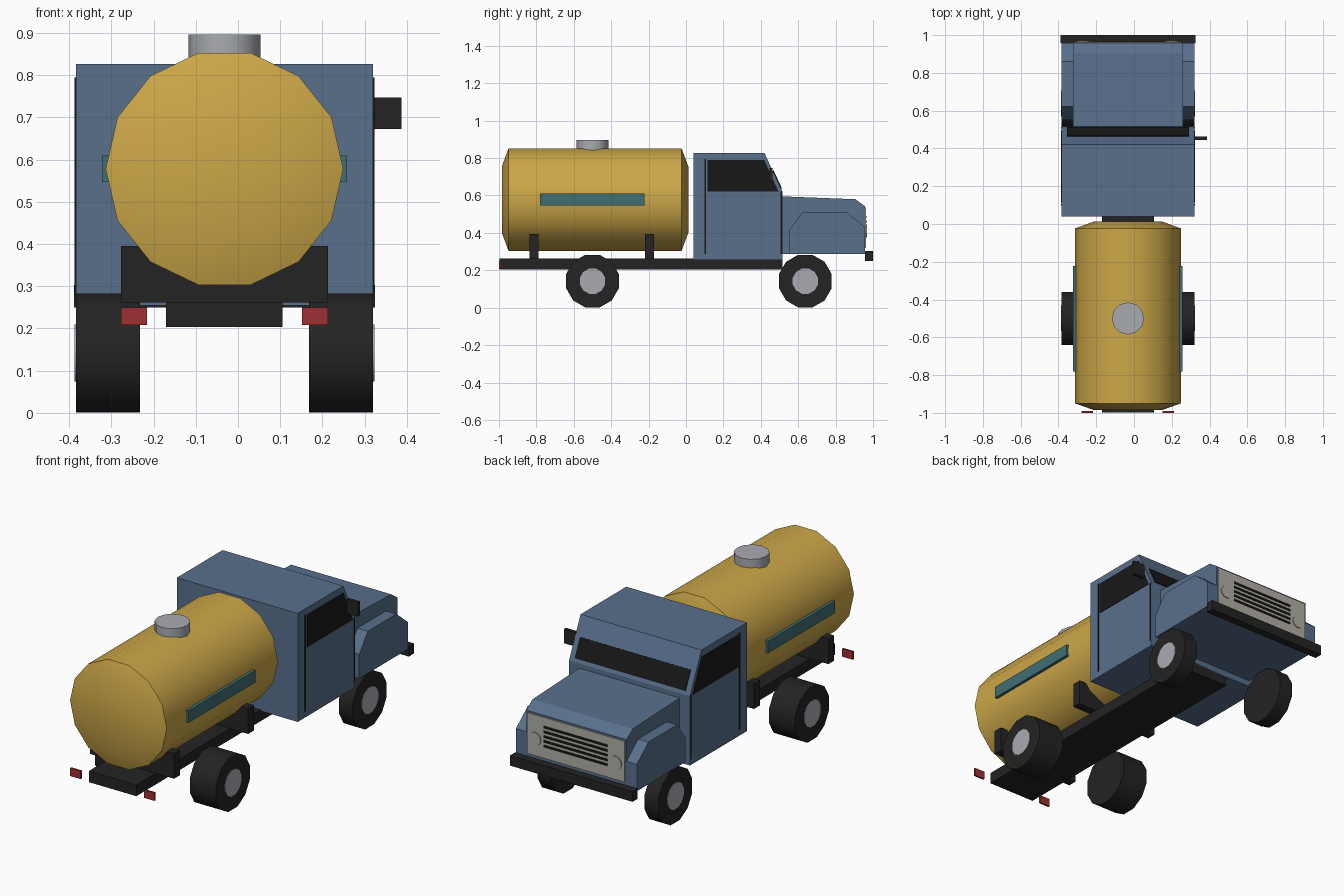
import bpy, bmesh, math
from mathutils import Matrix, Vector

cube = bpy.data.objects.get("Cube")
if cube:
    bpy.data.objects.remove(cube, do_unlink=True)

CX = -0.032   # body centre line; the one-sided mirror shifts it off x = 0


def material(name, rgb):
    m = bpy.data.materials.new(name)
    m.use_nodes = True
    m.diffuse_color = (*rgb, 1)
    m.node_tree.nodes["Principled BSDF"].inputs["Base Color"].default_value = (*rgb, 1)
    return m


BLUE = material("cab blue", (0.098, 0.16, 0.26))
YELLOW = material("tank yellow", (0.61, 0.39, 0.065))
BLACK = material("rubber black", (0.017, 0.017, 0.017))
GLASS = material("window black", (0.009, 0.009, 0.009))
SILVER = material("hub silver", (0.40, 0.41, 0.445))
GRILLE = material("grille grey", (0.445, 0.43, 0.375))
TEAL = material("stripe teal", (0.053, 0.156, 0.17))
RED = material("lamp red", (0.35, 0.03, 0.032))


def finish(name, bm, mat, smooth=False):
    bmesh.ops.recalc_face_normals(bm, faces=bm.faces)
    me = bpy.data.meshes.new(name)
    bm.to_mesh(me)
    bm.free()
    me.materials.append(mat)
    ob = bpy.data.objects.new(name, me)
    bpy.context.collection.objects.link(ob)
    if smooth:
        bpy.ops.object.select_all(action="DESELECT")
        ob.select_set(True)
        bpy.context.view_layer.objects.active = ob
        bpy.ops.object.shade_smooth_by_angle(angle=math.radians(35))
    return ob


def box(name, x, y, z, mat):
    """Box from (low, high) ranges; x is measured from the centre line."""
    bm = bmesh.new()
    bmesh.ops.create_cube(bm, size=1)
    for v in bm.verts:
        v.co = [r[0] if c < 0 else r[1]
                for c, r in zip(v.co, ((x[0] + CX, x[1] + CX), y, z))]
    return finish(name, bm, mat)


def extrude(name, profile, x, mat):
    """Side profile of (y, z) points extruded across an x range."""
    bm = bmesh.new()
    face = bm.faces.new([bm.verts.new((x[0] + CX, y, z)) for y, z in profile])
    new = bmesh.ops.extrude_face_region(bm, geom=[face])["geom"]
    moved = [g for g in new if isinstance(g, bmesh.types.BMVert)]
    bmesh.ops.translate(bm, verts=moved, vec=(x[1] - x[0], 0, 0))
    return finish(name, bm, mat)


def lathe(name, rings, sides, centre, axis, mat, turn=0.0):
    """Closed solid of (offset, radius) rings along an axis."""
    rot = Vector((0, 0, 1)).rotation_difference(Vector(axis)).to_matrix()
    bm = bmesh.new()
    loops = []
    for h, r in rings:
        angles = [turn + math.tau * i / sides for i in range(sides)]
        loops.append([bm.verts.new(rot @ Vector((r * math.cos(a), r * math.sin(a), h))
                                   + Vector(centre)) for a in angles])
    for a, b in zip(loops, loops[1:]):
        for i in range(sides):
            j = (i + 1) % sides
            bm.faces.new((a[i], a[j], b[j], b[i]))
    bm.faces.new(loops[0])
    bm.faces.new(loops[-1])
    return finish(name, bm, mat, smooth=True)


def both(x):
    """Left and right versions of an x range."""
    return (("left", x), ("right", (-x[1], -x[0])))


# Chassis and tank
box("chassis", (-0.138, 0.138), (-0.997, 0.516), (0.203, 0.262), BLACK)
lathe("tank", [(-0.985, 0.181), (-0.949, 0.2815), (-0.024, 0.2815), (0.013, 0.181)],
      14, (CX, 0, 0.578), (0, 1, 0), YELLOW)
lathe("tank_hatch", [(0.84, 0.0855), (0.897, 0.0855)], 12, (CX, -0.5, 0),
      (0, 0, 1), SILVER)
for place, y in (("rear", -0.812), ("front", -0.195)):
    box(place + "_saddle", (-0.245, 0.245), (y - 0.024, y + 0.024), (0.262, 0.395), BLACK)
for side, x in both((0.265, 0.29)):
    box(side + "_tank_stripe", x, (-0.78, -0.222), (0.547, 0.61), TEAL)
for side, x in both((0.184, 0.245)):
    box(side + "_tail_lamp", x, (-1.0, -0.99), (0.208, 0.25), RED)

# Cab, hood and fenders
extrude("cab", [(0.04, 0.255), (0.516, 0.255), (0.516, 0.62), (0.42, 0.826), (0.04, 0.826)],
        (-0.352, 0.352), BLUE)
extrude("hood", [(0.516, 0.288), (0.957, 0.288), (0.957, 0.543), (0.905, 0.58), (0.516, 0.595)],
        (-0.292, 0.292), BLUE)
for side, x in both((0.292, 0.352)):
    extrude(side + "_fender", [(0.551, 0.288), (0.957, 0.288), (0.957, 0.43), (0.86, 0.51),
                               (0.623, 0.51), (0.551, 0.415)], x, BLUE)

# Windows and door seams as thin plates
for side, x in both((0.35, 0.355)):
    extrude(side + "_window", [(0.115, 0.62), (0.495, 0.62), (0.418, 0.79), (0.115, 0.79)],
            x, GLASS)
    box(side + "_door_rear_seam", x, (0.098, 0.106), (0.288, 0.795), GLASS)
    box(side + "_door_front_seam", x, (0.506, 0.513), (0.288, 0.62), GLASS)
low, high = Vector((0.516, 0.62)), Vector((0.42, 0.826))
out = Vector((0.906, 0.423)) * 0.005
a, b = low.lerp(high, 0.08), low.lerp(high, 0.54)
extrude("windshield", [a - out, a + out, b + out, b - out], (-0.322, 0.322), GLASS)
box("left_mirror", (0.35, 0.419), (0.446, 0.462), (0.672, 0.747), BLACK)

# Grille, headlights and bumper
box("grille_panel", (-0.284, 0.284), (0.955, 0.963), (0.32, 0.535), GRILLE)
for i in range(5):
    z = 0.385 + 0.025 * i
    box(f"grille_slot_{i + 1}", (-0.185, 0.185), (0.96, 0.966), (z - 0.006, z + 0.006), GLASS)
for side, s in (("left", 1), ("right", -1)):
    lathe(side + "_headlight", [(0.96, 0.034), (0.968, 0.034)], 12,
          (CX + s * 0.235, 0, 0.41), (0, 1, 0), GRILLE)
box("bumper", (-0.357, 0.357), (0.957, 1.0), (0.25, 0.303), BLACK)

# Wheels: wide at the rear, narrow at the front
for place, y, width in (("rear", -0.5, 0.152), ("front", 0.638, 0.08)):
    for side, s in (("left", 1), ("right", -1)):
        centre, axis = (CX, y, 0.142), (s, 0, 0)
        lathe(f"{place}_{side}_tire", [(0.352 - width, 0.146), (0.352, 0.146)], 12,
              centre, axis, BLACK, math.pi / 12)
        lathe(f"{place}_{side}_hub", [(0.34, 0.07), (0.355, 0.07)], 12,
              centre, axis, SILVER, math.pi / 12)
